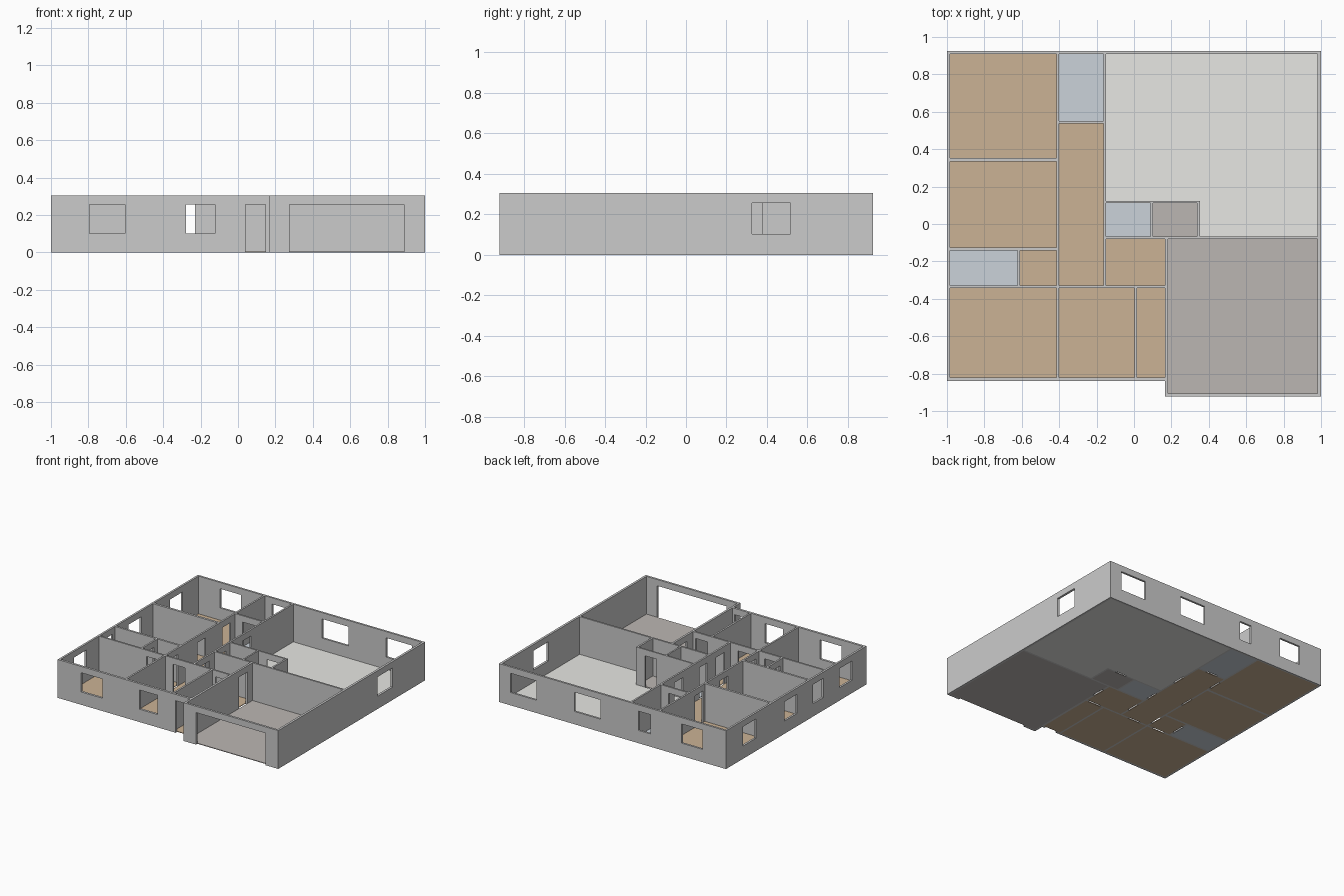
import bpy, bmesh

if "Cube" in bpy.data.objects:
    bpy.data.objects.remove(bpy.data.objects["Cube"])

H = 0.305            # wall height
HEAD, SILL = 0.255, 0.102
FLOOR = 0.005


def rect(x0, x1, y0, y1):
    return [(x0, y0), (x1, y0), (x1, y1), (x0, y1)]


def prisms(name, items):
    """One object from (outline, z0, z1) prisms."""
    bm = bmesh.new()
    for pts, z0, z1 in items:
        face = bm.faces.new([bm.verts.new((x, y, z0)) for x, y in pts])
        ext = bmesh.ops.extrude_face_region(bm, geom=[face])["geom"]
        top = [v for v in ext if isinstance(v, bmesh.types.BMVert)]
        bmesh.ops.translate(bm, verts=top, vec=(0, 0, z1 - z0))
    bmesh.ops.recalc_face_normals(bm, faces=bm.faces[:])
    me = bpy.data.meshes.new(name)
    bm.to_mesh(me)
    bm.free()
    ob = bpy.data.objects.new(name, me)
    bpy.context.collection.objects.link(ob)
    return ob


def material(name, col):
    m = bpy.data.materials.new(name)
    m.diffuse_color = (*col, 1)
    m.use_nodes = True
    m.node_tree.nodes["Principled BSDF"].inputs["Base Color"].default_value = m.diffuse_color
    return m


wood = material("wood", (0.60, 0.45, 0.30))
tile = material("tile", (0.60, 0.65, 0.70))
carpet = material("carpet", (0.80, 0.80, 0.77))
concrete = material("concrete", (0.50, 0.47, 0.45))

# Rooms: name, outline, floor finish
rooms = [
    ("back_bedroom", rect(-0.984, -0.414, 0.353, 0.909), wood),
    ("middle_bedroom", rect(-0.984, -0.414, -0.125, 0.335), wood),
    ("front_bedroom", rect(-0.984, -0.414, -0.822, -0.342), wood),
    ("study", rect(-0.400, 0.002, -0.822, -0.342), wood),
    ("entry", rect(0.016, 0.166, -0.822, -0.342), wood),
    ("hall", rect(-0.400, -0.163, -0.328, 0.536), wood),
    ("lobby", rect(-0.149, 0.167, -0.328, -0.080), wood),
    ("dressing_room", rect(-0.610, -0.414, -0.328, -0.141), wood),
    ("side_bathroom", rect(-0.984, -0.624, -0.328, -0.141), tile),
    ("back_bathroom", rect(-0.400, -0.163, 0.550, 0.909), tile),
    ("small_bathroom", rect(-0.149, 0.089, -0.066, 0.112), tile),
    ("pantry", rect(0.101, 0.338, -0.066, 0.112), concrete),
    ("garage", rect(0.183, 0.982, -0.905, -0.080), concrete),
    ("living_room", [(0.352, -0.066), (0.982, -0.066), (0.982, 0.909),
                     (-0.149, 0.909), (-0.149, 0.124), (0.352, 0.124)], carpet),
]

# Floors
for name, pts, mat in rooms:
    prisms(name + "_floor", [(pts, 0, FLOOR)]).data.materials.append(mat)

# Openings: (axis the wall runs along, wall position, start, end)
windows = [
    ("x", -0.831, -0.795, -0.605), ("x", -0.831, -0.278, -0.122),
    ("x", 0.917, 0.667, 0.897), ("x", 0.917, 0.105, 0.335),
    ("x", 0.917, -0.335, -0.228), ("x", 0.917, -0.795, -0.61),
    ("y", 0.991, 0.325, 0.517),
    ("y", -0.992, 0.55, 0.71), ("y", -0.992, 0.03, 0.19),
    ("y", -0.992, -0.30, -0.17), ("y", -0.992, -0.66, -0.50),
]
doors = [
    ("x", -0.831, 0.04, 0.147), ("x", -0.912, 0.275, 0.888),
    ("x", -0.335, -0.335, -0.229), ("x", -0.335, 0.04, 0.147),
    ("x", -0.335, -0.565, -0.46), ("x", 0.543, -0.335, -0.229),
    ("x", 0.118, 0.175, 0.275),
    ("y", 0.175, -0.25, -0.145), ("y", -0.407, 0.375, 0.48),
    ("y", -0.407, 0.06, 0.165), ("y", -0.407, -0.29, -0.185),
    ("y", -0.617, -0.29, -0.185), ("y", -0.156, 0.27, 0.375),
    ("y", -0.156, -0.25, -0.145), ("y", -0.156, -0.03, 0.065),
]


def hole(axis, pos, a, b, z0):
    r = 0.014
    pts = rect(a, b, pos - r, pos + r) if axis == "x" else rect(pos - r, pos + r, a, b)
    return pts, z0, HEAD


# Walls: solid footprint, minus the rooms, minus the openings
footprint = [(-1, -0.84), (0.167, -0.84), (0.167, -0.922), (1, -0.922), (1, 0.925), (-1, 0.925)]
walls = prisms("walls", [(footprint, 0, H)])
cutters = [
    prisms("room_cutter", [(pts, -0.1, H + 0.1) for _, pts, _ in rooms]),
    prisms("opening_cutter", [hole(*w, SILL) for w in windows] + [hole(*d, -0.1) for d in doors]),
]
for c in cutters:
    c.hide_render = True
    mod = walls.modifiers.new(c.name, "BOOLEAN")
    mod.operation = "DIFFERENCE"
    mod.solver = "EXACT"
    mod.object = c

# Bake the cuts and drop the cutters
bpy.context.view_layer.update()
dg = bpy.context.evaluated_depsgraph_get()
baked = bpy.data.meshes.new_from_object(walls.evaluated_get(dg))
walls.modifiers.clear()
walls.data = baked
for c in cutters:
    bpy.data.objects.remove(c)
